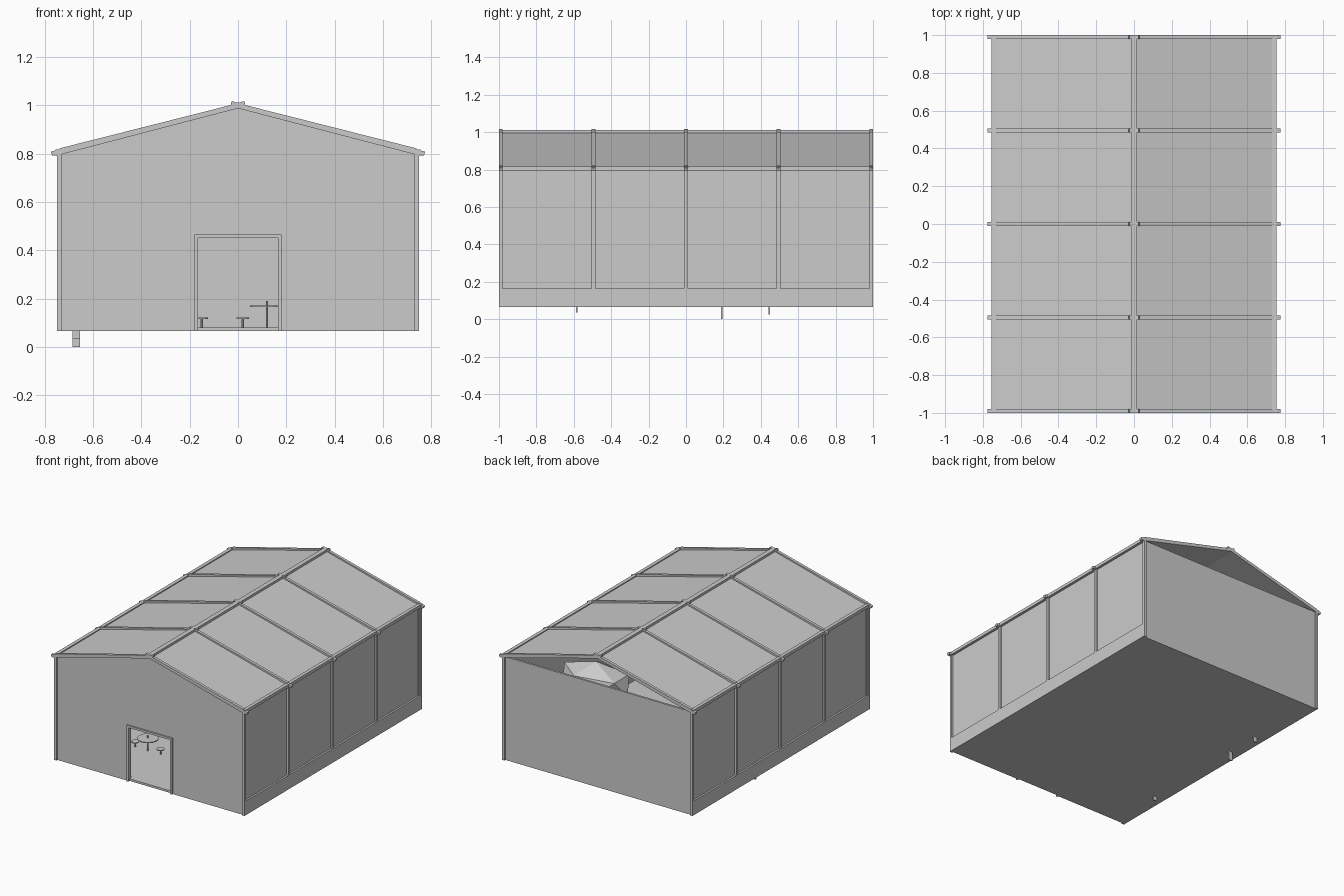
import bpy, bmesh
from mathutils import Matrix, Vector

old = bpy.data.objects.get("Cube")
if old:
    bpy.data.objects.remove(old, do_unlink=True)

grey = bpy.data.materials.new("light_grey")
grey.use_nodes = True
COLOUR = (0.6, 0.6, 0.6, 1)
grey.diffuse_color = COLOUR
grey.node_tree.nodes["Principled BSDF"].inputs["Base Color"].default_value = COLOUR


def finish(name, bm):
    bmesh.ops.recalc_face_normals(bm, faces=bm.faces[:])
    mesh = bpy.data.meshes.new(name)
    bm.to_mesh(mesh)
    bm.free()
    mesh.materials.append(grey)
    obj = bpy.data.objects.new(name, mesh)
    bpy.context.collection.objects.link(obj)
    return obj


def prism(bm, outline, y0, y1):
    """Extrude an (x, z) outline along y."""
    face = bm.faces.new([bm.verts.new((x, y0, z)) for x, z in outline])
    new = bmesh.ops.extrude_face_region(bm, geom=[face])["geom"]
    moved = [v for v in new if isinstance(v, bmesh.types.BMVert)]
    bmesh.ops.translate(bm, verts=moved, vec=(0, y1 - y0, 0))


def box(bm, x0, x1, y0, y1, z0, z1):
    prism(bm, [(x0, z0), (x1, z0), (x1, z1), (x0, z1)], y0, y1)


def flip(outline, side):
    return [(x * side, z) for x, z in outline]


def disc(bm, x, y, z0, z1, r, sides=12):
    bmesh.ops.create_cone(bm, cap_ends=True, segments=sides, radius1=r, radius2=r,
                          depth=z1 - z0,
                          matrix=Matrix.Translation((x, y, (z0 + z1) / 2)))


BASE, EAVE, RIDGE, HALF = 0.065, 0.80, 0.995, 0.75
SLOPE = (RIDGE - EAVE) / HALF
FRAMES = [-0.99, -0.495, 0, 0.495, 0.99]


def roof_z(x):
    return RIDGE - SLOPE * abs(x)


# floor slab
bm = bmesh.new()
box(bm, -0.745, 0.745, -0.985, 0.985, BASE, 0.08)
finish("floor", bm)

# front gable wall with the door opening
bm = bmesh.new()
prism(bm, [(-0.74, BASE), (-0.17, BASE), (-0.17, 0.455), (0.17, 0.455), (0.17, BASE),
           (0.74, BASE), (0.74, roof_z(0.74)), (0, RIDGE), (-0.74, roof_z(0.74))],
      -0.99, -0.975)
finish("front_wall", bm)

# back wall, open above the eaves
bm = bmesh.new()
box(bm, -0.74, 0.74, 0.975, 0.99, BASE, EAVE)
finish("back_wall", bm)

# door frame
bm = bmesh.new()
prism(bm, [(-0.18, BASE), (-0.165, BASE), (-0.165, 0.45), (0.165, 0.45), (0.165, BASE),
           (0.18, BASE), (0.18, 0.465), (-0.18, 0.465)], -1.0, -0.97)
finish("door_frame", bm)

# long walls: recessed panels, plinths, posts and eave rails
panels, plinths, posts, rails = [bmesh.new() for _ in range(4)]
for s in (-1, 1):
    def side_box(bm, inner, outer, y0, y1, z0, z1):
        box(bm, *sorted((s * inner, s * outer)), y0, y1, z0, z1)

    side_box(panels, 0.725, 0.737, -0.985, 0.985, 0.15, EAVE)
    side_box(plinths, 0.725, 0.75, -0.99, 0.99, BASE, 0.165)
    side_box(rails, 0.73, 0.755, -1, 1, EAVE - 0.005, 0.817)
    for y in FRAMES:
        bottom = BASE if abs(y) > 0.9 else 0.16
        side_box(posts, 0.73, 0.75, y - 0.01, y + 0.01, bottom, EAVE)
for name, bm in (("side_panels", panels), ("side_plinths", plinths),
                 ("wall_posts", posts), ("eave_rails", rails)):
    finish(name, bm)

# roof sheets and sloping rafters with squared eave ends
sheets, rafters, ridge = bmesh.new(), bmesh.new(), bmesh.new()
for s in (-1, 1):
    prism(sheets, flip([(0, RIDGE - 0.005), (0.745, roof_z(0.745) - 0.005),
                        (0.745, roof_z(0.745) + 0.005), (0, RIDGE + 0.005)], s), -0.995, 0.995)
    for y in FRAMES:
        prism(rafters, flip([(0, RIDGE - 0.007), (0.74, EAVE - 0.005), (0.74, 0.822),
                             (0, RIDGE + 0.014)], s), y - 0.01, y + 0.01)
        prism(rafters, flip([(0.735, 0.79), (0.77, 0.793), (0.775, 0.808), (0.735, 0.82)], s),
              y - 0.01, y + 0.01)
        prism(ridge, flip([(0, 0.99), (0.028, 0.995), (0.03, 1.012), (0.025, 1.018),
                           (0, 1.01)], s), y - 0.01, y + 0.01)
prism(ridge, [(-0.016, 0.988), (0.016, 0.988), (0.016, 1.012), (-0.016, 1.012)], -1, 1)
finish("roof_sheets", sheets)
finish("rafters", rafters)
finish("ridge_beam", ridge)

# round tables with pairs of stools
tables, stools = bmesh.new(), bmesh.new()
for x, y in ((-0.315, -0.565), (0.12, 0.1), (-0.25, 0.3)):
    disc(tables, x, y, 0.165, 0.171, 0.07, 16)
    disc(tables, x, y, 0.08, 0.19, 0.005, 8)
    for dx in (-0.1, 0.1):
        disc(stools, x + dx, y, 0.115, 0.121, 0.026)
        disc(stools, x + dx, y, 0.08, 0.117, 0.005, 8)
finish("tables", tables)
finish("stools", stools)

# faceted hanging form under the roof
bm = bmesh.new()
bmesh.ops.create_icosphere(bm, subdivisions=1, radius=1,
                           matrix=Matrix.LocRotScale(Vector((0.36, 0.5, 0.55)), None,
                                                     Vector((0.28, 0.16, 0.13))))
finish("hanging_form", bm)

# short feet below the floor
bm = bmesh.new()
for y, z in ((-0.585, 0.035), (0.19, 0.0), (0.445, 0.025)):
    box(bm, -0.685, -0.655, y - 0.004, y + 0.004, z, 0.07)
finish("under_feet", bm)
